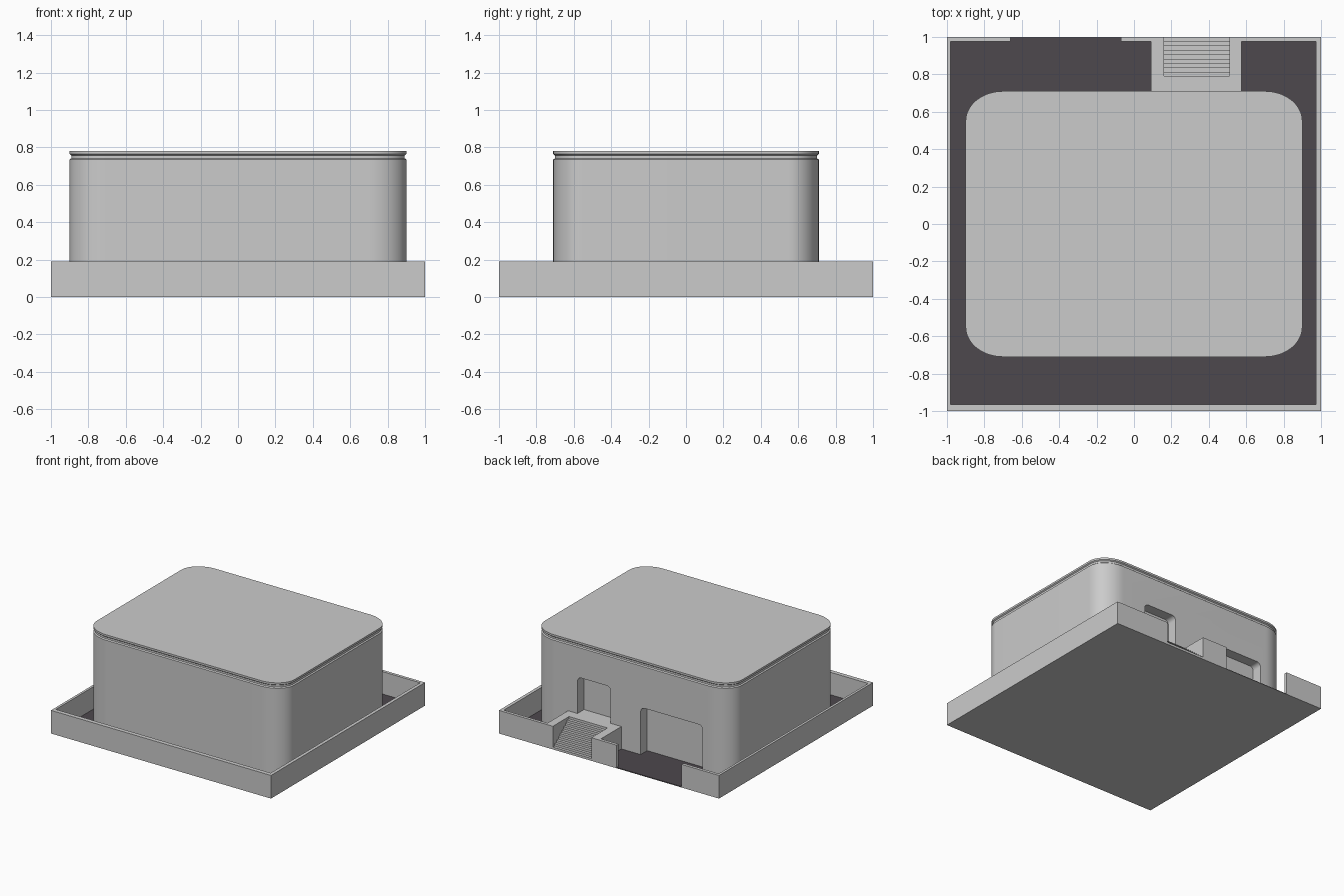
import bpy, bmesh, math

if "Cube" in bpy.data.objects:
    bpy.data.objects.remove(bpy.data.objects["Cube"])

dark = bpy.data.materials.new("dark_paving")
dark.diffuse_color = (0.075, 0.065, 0.075, 1)
dark.use_nodes = True
dark.node_tree.nodes["Principled BSDF"].inputs["Base Color"].default_value = dark.diffuse_color
WALL_H = 0.19


def make_object(name, bm):
    bmesh.ops.recalc_face_normals(bm, faces=bm.faces)
    mesh = bpy.data.meshes.new(name)
    bm.to_mesh(mesh)
    bm.free()
    ob = bpy.data.objects.new(name, mesh)
    bpy.context.collection.objects.link(ob)
    return ob


def box(name, x0, x1, y0, y1, z0, z1):
    bm = bmesh.new()
    bmesh.ops.create_cube(bm, size=1)
    for v in bm.verts:
        v.co = ((x0 + x1) / 2 + v.co.x * (x1 - x0),
                (y0 + y1) / 2 + v.co.y * (y1 - y0),
                (z0 + z1) / 2 + v.co.z * (z1 - z0))
    return make_object(name, bm)


def loft(name, rings):
    """Join equal-length rings of points into a closed solid."""
    bm = bmesh.new()
    loops = [[bm.verts.new(p) for p in ring] for ring in rings]
    n = len(loops[0])
    for a, b in zip(loops, loops[1:]):
        for i in range(n):
            bm.faces.new((a[i], a[(i + 1) % n], b[(i + 1) % n], b[i]))
    bm.faces.new(loops[0])
    bm.faces.new(loops[-1])
    return make_object(name, bm)


def house_ring(inset, z, steps=16):
    """Rectangle with elliptical corners."""
    rx, ry = 0.20, 0.16
    pts = []
    for q, (sx, sy) in enumerate([(1, 1), (-1, 1), (-1, -1), (1, -1)]):
        for i in range(steps + 1):
            a = math.pi / 2 * (q + i / steps)
            pts.append((sx * (0.90 - rx) + (rx - inset) * math.cos(a),
                        sy * (0.71 - ry) + (ry - inset) * math.sin(a), z))
    return pts


def opening(name, x0, x1, z0, z1, r=0.035, depth=0.085):
    """Recess cutter with rounded upper corners, let into the back wall."""
    pts = [(x0, z0), (x1, z0)]
    for cx, start in ((x1 - r, 0), (x0 + r, 90)):
        for i in range(7):
            a = math.radians(start + 15 * i)
            pts.append((cx + r * math.cos(a), z1 - r + r * math.sin(a)))
    ob = loft(name, [[(x, y, z) for x, z in pts] for y in (0.71 - depth, 0.80)])
    ob.hide_render = True
    ob.hide_viewport = False
    return ob


# House body with a grooved roof edge
house = loft("house_body", [house_ring(i, z) for i, z in (
    (0, 0), (0, 0.735), (0.009, 0.742), (0.009, 0.757), (0, 0.764), (0, 0.78))])

# Door and garage recesses in the back wall
cutters = [opening("door_cutter", 0.187, 0.489, WALL_H, 0.49),
           opening("garage_cutter", -0.648, -0.085, -0.05, 0.395)]
for c in cutters:
    m = house.modifiers.new(c.name, 'BOOLEAN')
    m.object = c
    m.solver = 'EXACT'
bpy.context.view_layer.objects.active = house
house.select_set(True)
for m in list(house.modifiers):
    bpy.ops.object.modifier_apply(modifier=m.name)
for c in cutters:
    bpy.data.objects.remove(c)
bpy.ops.object.shade_smooth_by_angle(angle=math.radians(25))

# Ground slab and dark paving
box("ground_slab", -1, 1, -1, 1, 0, 0.003)
paving = box("paving", -0.998, 0.998, -0.998, 0.998, 0.003, 0.006)
paving.data.materials.append(dark)

# Low perimeter wall, open at the driveway and the stairs
for name, x0, x1, y0, y1 in (
        ("front_wall", -1, 1, -1, -0.965),
        ("left_wall", -1, -0.98, -0.965, 1),
        ("right_wall", 0.973, 1, -0.965, 1),
        ("back_wall_left", -0.98, -0.66, 0.975, 1),
        ("back_wall_middle", -0.07, 0.09, 0.975, 1),
        ("back_wall_right", 0.575, 0.973, 0.975, 1),
        ("stair_pier_left", 0.09, 0.16, 0.70, 1),
        ("stair_pier_right", 0.51, 0.575, 0.70, 1)):
    box(name, x0, x1, y0, y1, 0, WALL_H)

# Stairs rising to the door landing
profile = [(0.70, 0), (1.0, 0)]
run, rise = 0.21 / 9, WALL_H / 10
for i in range(10):
    z = rise * (i + 1)
    profile += [(1 - run * i, z), (1 - run * (i + 1) if i < 9 else 0.70, z)]
loft("stairs", [[(x, y, z) for y, z in profile] for x in (0.16, 0.51)])
